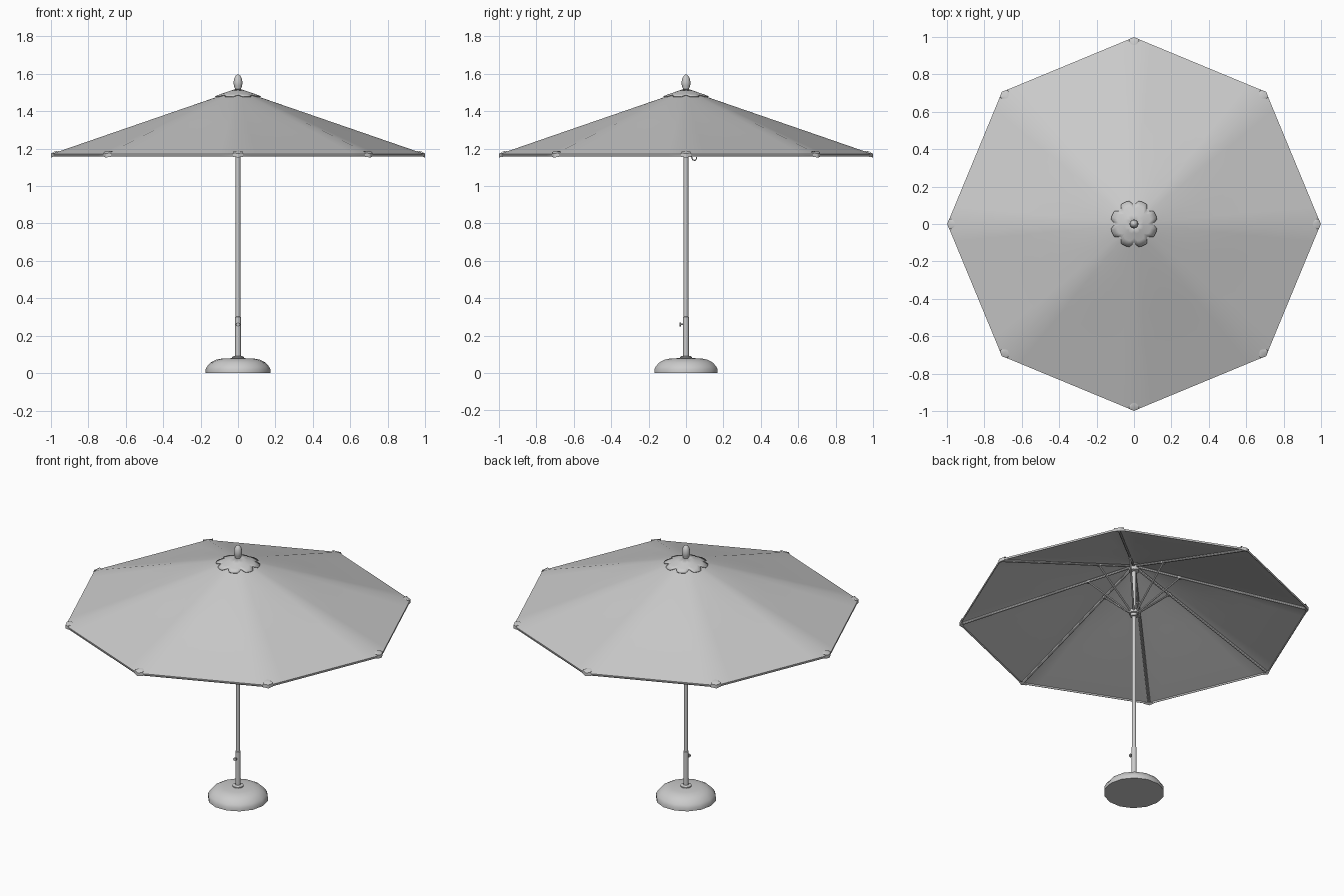
import bpy, bmesh, math
from mathutils import Vector

if "Cube" in bpy.data.objects:
    bpy.data.objects.remove(bpy.data.objects["Cube"])

grey = bpy.data.materials.new("light grey")
grey.use_nodes = True
grey.diffuse_color = (0.6, 0.6, 0.6, 1)
grey.node_tree.nodes["Principled BSDF"].inputs["Base Color"].default_value = (0.6, 0.6, 0.6, 1)

RIBS, RIM_Z, TOP_Z = 8, 1.17, 1.515
STEP = math.tau / RIBS


def finish(name, bm, angle=35):
    bmesh.ops.recalc_face_normals(bm, faces=bm.faces)
    mesh = bpy.data.meshes.new(name)
    bm.to_mesh(mesh)
    bm.free()
    mesh.materials.append(grey)
    ob = bpy.data.objects.new(name, mesh)
    bpy.context.collection.objects.link(ob)
    bpy.ops.object.select_all(action='DESELECT')
    bpy.context.view_layer.objects.active = ob
    ob.select_set(True)
    bpy.ops.object.shade_smooth_by_angle(angle=math.radians(angle))
    return ob


def skin(bm, rings, closed=True):
    """Bridge consecutive rings of points with quads."""
    rows = [[bm.verts.new(p) for p in ring] for ring in rings]
    n = len(rows[0])
    for a, b in zip(rows, rows[1:]):
        for i in range(n if closed else n - 1):
            j = (i + 1) % n
            bm.faces.new((a[i], a[j], b[j], b[i]))
    return rows


def lathe(name, profile, sides=16, angle=35):
    bm = bmesh.new()
    rows = skin(bm, [[(r * math.cos(k * math.tau / sides), r * math.sin(k * math.tau / sides), z)
                      for k in range(sides)] for r, z in profile])
    bm.faces.new(rows[0])
    bm.faces.new(rows[-1])
    return finish(name, bm, angle)


def rod(bm, a, b, radius, sides=8):
    a, b = Vector(a), Vector(b)
    d = b - a
    m = d.to_track_quat('Z', 'Y').to_matrix().to_4x4()
    m.translation = (a + b) / 2
    bmesh.ops.create_cone(bm, cap_ends=True, segments=sides, radius1=radius,
                          radius2=radius, depth=d.length, matrix=m)


def polar(r, angle, z):
    return Vector((r * math.cos(angle), r * math.sin(angle), z))


def cloth(t, angle, lift=0.0):
    """Canopy surface: round near the crown, eight-sided at the rim."""
    off = (angle + STEP / 2) % STEP - STEP / 2
    flat = math.cos(STEP / 2) / math.cos(STEP / 2 - abs(off))
    r = t * (1 + (flat - 1) * min(1, t * 1.6))
    return polar(r, angle, TOP_Z + (RIM_Z - TOP_Z) * t + lift)


def solidify(ob, thickness):
    mod = ob.modifiers.new("thickness", 'SOLIDIFY')
    mod.thickness = thickness
    mod.offset = -1


# Weighted base with collar
lathe("base", [(.173, 0), (.173, .02), (.165, .036), (.147, .056), (.12, .071),
               (.085, .078), (.03, .08)], 14, 50)
lathe("base_collar", [(.032, .075), (.032, .086), (.024, .091), (.016, .091)])

# Pole, lower sleeve and finial
lathe("pole", [(.0125, .08), (.0125, 1.52)], 12)
lathe("lower_sleeve", [(.0155, .08), (.0155, .3), (.0125, .302)], 12)
lathe("finial", [(.016, 1.5), (.016, 1.52), (.022, 1.535), (.024, 1.553),
                 (.021, 1.573), (.014, 1.588), (.004, 1.596)], 16, 60)

# Locking knob on the sleeve
bm = bmesh.new()
rod(bm, (0, -.012, .26), (0, -.026, .26), .004)
rod(bm, (0, -.026, .26), (0, -.034, .26), .010, 10)
finish("locking_knob", bm)

# Canopy with a short turned-down hem
N = RIBS * 8
angles = [k * math.tau / N for k in range(N)]
bm = bmesh.new()
rings = [[cloth(t, a) for a in angles] for t in (.012, .05, .1, .2, .35, .5, .65, .8, .92, .998)]
rings.append([cloth(.998, a, -.012) for a in angles])
skin(bm, rings)
solidify(finish("canopy", bm, 40), .004)

# Scalloped crown cap, one petal over each panel
bm = bmesh.new()
edge = [.128 - .03 * abs(math.cos(a * RIBS / 2)) ** 8 for a in angles]
skin(bm, [[cloth(.012 + (e - .012) * f, a, .008) for a, e in zip(angles, edge)]
          for f in (0, .35, .7, 1)])
solidify(finish("crown_cap", bm), .004)

# Corner pockets: rounded patches wrapping the canopy tips
bm = bmesh.new()
for k in range(RIBS):
    a = k * STEP
    side = polar(1, a + math.pi / 2, 0)
    rows = []
    for i in range(9):
        u = -1 + i / 4
        back = .955 + .025 * u * u
        front = .999 - .012 * abs(u)
        row = []
        for r, dz in ((back, .002), ((back + front) / 2, .007), (front, .003), (front, -.018),
                      ((back + front) / 2, -.016)):
            z = TOP_Z + (RIM_Z - TOP_Z) * r + dz
            row.append(polar(r, a, z) + side * (u * .028))
        rows.append(row)
    skin(bm, rows, closed=False)
finish("corner_pockets", bm, 50)

# Ribs and struts, repeated around the pole
ribs, struts = bmesh.new(), bmesh.new()
JOINT, RUNNER_Z = .26, 1.19
for k in range(RIBS):
    a = k * STEP
    rod(ribs, polar(.02, a, 1.488), polar(.985, a, RIM_Z - .006), .008)
    joint = cloth(JOINT, a, -.022)
    rod(struts, polar(.024, a, RUNNER_Z), joint, .0055)
    tangent = polar(.011, a + math.pi / 2, 0)
    rod(struts, joint - tangent, joint + tangent, .008)
finish("ribs", ribs)
finish("struts", struts)

# Hubs on the pole
lathe("top_hub", [(.014, 1.455), (.03, 1.46), (.03, 1.49), (.014, 1.495)])
lathe("runner_hub", [(.0135, 1.16), (.021, 1.162), (.021, 1.178), (.03, 1.18),
                     (.03, 1.2), (.0135, 1.204)])

# Small cord hook behind the runner
bm = bmesh.new()
hook = [(0, .018, 1.17), (0, .03, 1.155)]
hook += [(0, .045 + .013 * math.cos(t), 1.15 + .013 * math.sin(t))
         for t in (math.pi, 4, 4.9, 5.8, 6.8)]
for p, q in zip(hook, hook[1:]):
    rod(bm, p, q, .003, 6)
finish("cord_hook", bm)
